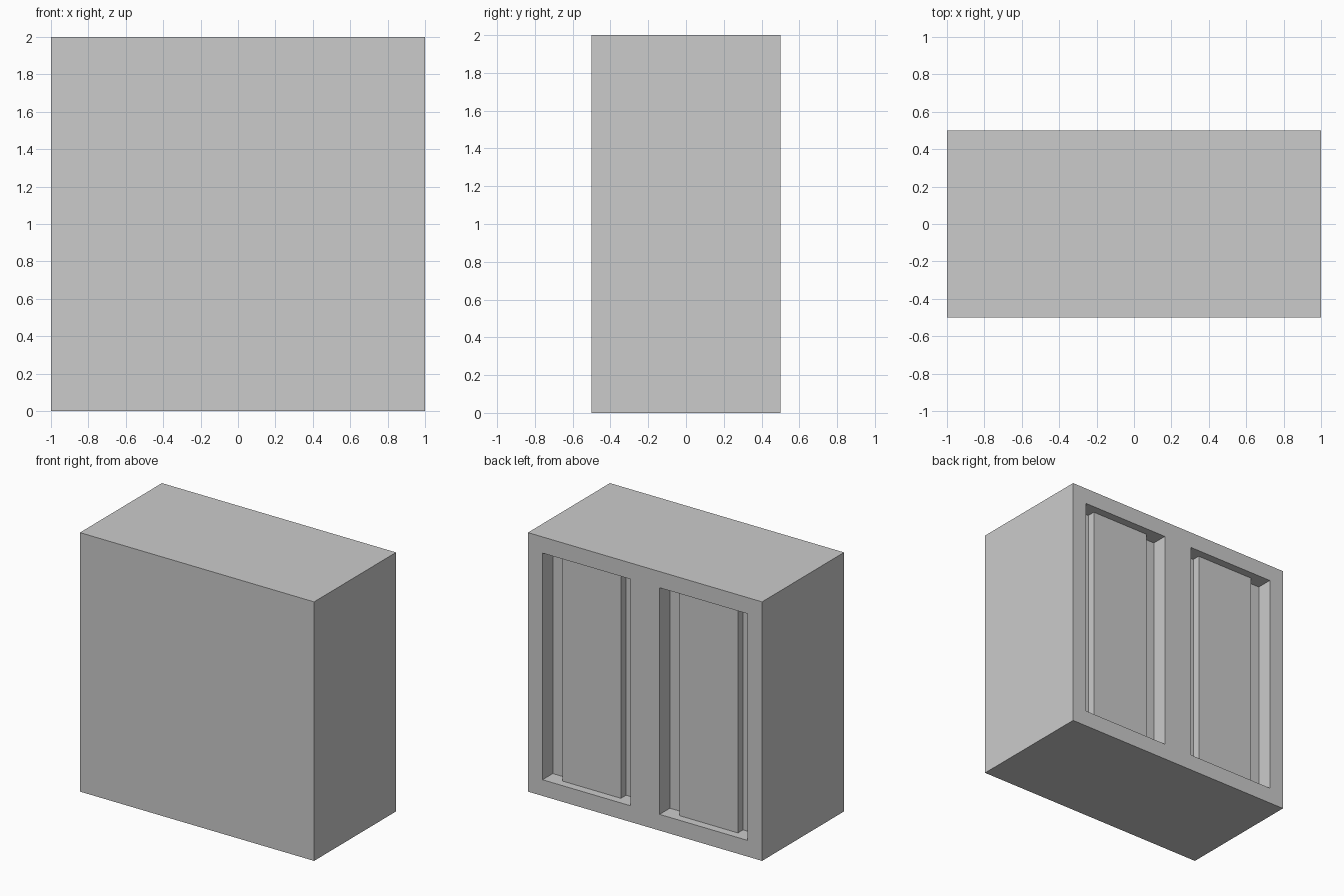
import bpy, bmesh

if "Cube" in bpy.data.objects:
    bpy.data.objects.remove(bpy.data.objects["Cube"])

FLOOR, PANEL, BACK = 0.375, 0.4375, 0.5   # y levels of groove, raised panel, back face


def add_object(name, bm):
    bmesh.ops.recalc_face_normals(bm, faces=bm.faces)
    mesh = bpy.data.meshes.new(name)
    bm.to_mesh(mesh)
    bm.free()
    obj = bpy.data.objects.new(name, mesh)
    bpy.context.collection.objects.link(obj)
    return obj


# Solid cabinet block
bm = bmesh.new()
bmesh.ops.create_cube(bm, size=1)
bmesh.ops.scale(bm, vec=(2, 1, 2), verts=bm.verts)
bmesh.ops.translate(bm, vec=(0, 0, 1), verts=bm.verts)
body = add_object("cabinet_body", bm)

# Cutter: plan profile of one recess, leaving a raised panel between two grooves
profile = [(0.125, BACK + 0.1), (0.125, FLOOR), (0.25, FLOOR), (0.25, PANEL),
           (0.75, PANEL), (0.75, FLOOR), (0.875, FLOOR), (0.875, BACK + 0.1)]
bm = bmesh.new()
for side in (-1, 1):
    face = bm.faces.new([bm.verts.new((side * x, y, 0.125)) for x, y in profile])
    top = bmesh.ops.extrude_face_region(bm, geom=[face], use_keep_orig=True)["geom"]
    bmesh.ops.translate(bm, vec=(0, 0, 1.75),
                        verts=[v for v in top if isinstance(v, bmesh.types.BMVert)])
cutter = add_object("recess_cutter", bm)
cutter.hide_render = True

# Carve both recesses into the back
cut = body.modifiers.new("recesses", 'BOOLEAN')
cut.operation = 'DIFFERENCE'
cut.solver = 'EXACT'
cut.object = cutter
bpy.context.view_layer.objects.active = body
bpy.ops.object.modifier_apply(modifier=cut.name)
bpy.data.objects.remove(cutter)
